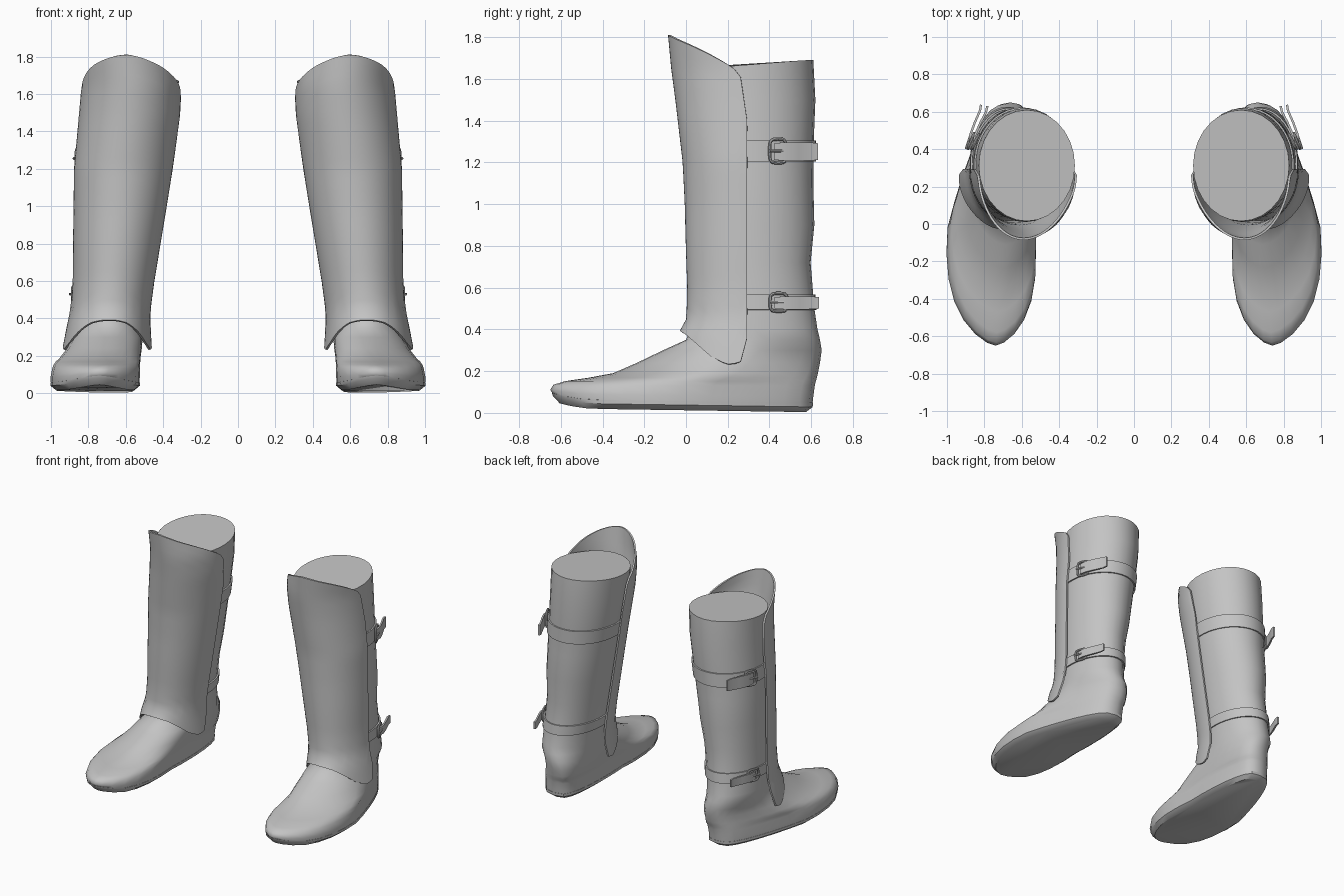
import bpy, bmesh, math
from mathutils import Vector

cube = bpy.data.objects.get("Cube")
if cube:
    bpy.data.objects.remove(cube, do_unlink=True)

grey = bpy.data.materials.new("plain_grey")
grey.use_nodes = True
grey.diffuse_color = (0.55, 0.55, 0.55, 1)
grey.node_tree.nodes["Principled BSDF"].inputs["Base Color"].default_value = (0.55, 0.55, 0.55, 1)

SIDES = 28


def finish(name, mesh, thickness=0.0, angle=40):
    """Make the mirrored, shaded object for one part of the pair."""
    mesh.materials.append(grey)
    obj = bpy.data.objects.new(name, mesh)
    bpy.context.collection.objects.link(obj)
    bpy.ops.object.select_all(action='DESELECT')
    obj.select_set(True)
    bpy.context.view_layer.objects.active = obj
    if thickness:
        solid = obj.modifiers.new("thickness", 'SOLIDIFY')
        solid.thickness = thickness
        solid.offset = 0
        bpy.ops.object.modifier_apply(modifier=solid.name)
    obj.modifiers.new("pair", 'MIRROR').use_mirror_merge = False
    bpy.ops.object.shade_smooth_by_angle(angle=math.radians(angle))


def loft(name, rows, closed=False, caps=False, **kw):
    """Skin a list of point rows."""
    bm = bmesh.new()
    vs = [[bm.verts.new(p) for p in row] for row in rows]
    n = len(rows[0])
    for a, b in zip(vs, vs[1:]):
        for i in range(n if closed else n - 1):
            j = (i + 1) % n
            bm.faces.new((a[i], a[j], b[j], b[i]))
    if caps:
        bm.faces.new(vs[0])
        bm.faces.new(vs[-1])
    bmesh.ops.recalc_face_normals(bm, faces=bm.faces)
    mesh = bpy.data.meshes.new(name)
    bm.to_mesh(mesh)
    bm.free()
    finish(name, mesh, **kw)


def lookup(table, t):
    """Linear interpolation in rows whose first value falls."""
    if t >= table[0][0]:
        return table[0][1:]
    for a, b in zip(table, table[1:]):
        if t >= b[0]:
            f = (a[0] - t) / (a[0] - b[0])
            return [p + (q - p) * f for p, q in zip(a[1:], b[1:])]
    return table[-1][1:]


# height: front, back, centre x, half width, how foot-like the outline is
BOOT = [
    (1.67, .015, .61, .573, .257, 0), (1.5, .01, .62, .582, .252, 0),
    (1.3, .02, .612, .60, .245, 0), (1.1, .03, .61, .62, .233, 0),
    (.9, .03, .615, .64, .218, 0), (.72, .035, .597, .655, .202, 0),
    (.5, .03, .615, .677, .19, 0), (.4, .02, .63, .685, .187, 0),
    (.35, 0, .642, .688, .186, .05), (.3, -.11, .65, .697, .187, .4),
    (.24, -.235, .642, .715, .197, .7), (.19, -.35, .632, .738, .21, .9),
    (.168, -.47, .627, .75, .219, 1), (.152, -.58, .622, .757, .223, 1),
    (.13, -.635, .617, .76, .227, 1),
    (.08, -.65, .61, .765, .231, 1), (.035, -.635, .605, .765, .229, 1)]


def outline(z, a, grow=0.0):
    front, back, cx, hw, foot = lookup(BOOT, z)
    s, c = math.sin(a), math.cos(a)
    power = 1 - .4 * foot if s > 0 else 1 + .25 * foot * s * s
    c = math.copysign(abs(c) ** power, c)
    x = cx - .09 * foot * max(0, s) - .025 * foot * max(0, -s) ** 2
    x += (hw * (1 - .27 * foot * s) + grow) * c
    y = (front + back) / 2 + ((back - front) / 2 + grow) * s
    low = max(0, .14 - z) / .14
    toe = max(0, -y - .42) / .23
    lift = low * (.05 * toe * toe + .02 * (.5 - y))
    tilt = min(.02, .08 * (y - .32)) if z > 1.6 else 0
    return Vector((x, y, z + lift + max(tilt, -.015)))


def ring(z, grow=0.0):
    return [outline(z, 2 * math.pi * i / SIDES, grow) for i in range(SIDES)]


# Boot upper, leg and foot in one skin
loft("boot", [ring(r[0]) for r in BOOT], closed=True, caps=True, angle=65)

# Thin sole, tucked in underneath
sole = []
for z, grow, drop in ((.05, .002, 0), (.035, .002, -.005), (.035, -.03, -.03)):
    sole.append([p + Vector((0, 0, drop)) for p in ring(z, grow)])
loft("sole", sole, closed=True, caps=True)

# Shin guard: height: front, centre x, half width
GUARD = [
    (1.81, -.08, .59, .25), (1.65, -.065, .57, .262), (1.5, -.045, .578, .265),
    (1.2, -.01, .613, .258), (1.0, 0, .63, .243), (.8, .005, .648, .228),
    (.6, .012, .665, .212), (.45, .008, .68, .207), (.38, -.03, .69, .215),
    (.23, -.06, .70, .235)]
# distance round from front: top and bottom edge heights
EDGE = [
    (1.0, 1.40, .36), (.985, 1.50, .28), (.94, 1.59, .25), (.87, 1.638, .237),
    (.72, 1.675, .232), (.5, 1.72, .27), (.28, 1.76, .33),
    (.1, 1.79, .375), (0, 1.81, .39)]
STEPS, ROWS = 36, 26


def guard_point(u, v):
    a = u * math.pi / 2
    s = 1 - math.cos(a)
    top, bottom = lookup(EDGE, s)
    top += .03 * min(0, math.sin(a))
    z = bottom + (top - bottom) * v
    front, cx, hw = lookup(GUARD, z)
    return (cx + hw * math.sin(a), front + (.293 - front) * s, z)


loft("shin_guard", [[guard_point(2 * i / STEPS - 1, j / ROWS) for i in range(STEPS + 1)]
                    for j in range(ROWS + 1)], thickness=.012)


def tube(name, points, radius, cyclic):
    """Round bar along a path."""
    curve = bpy.data.curves.new(name, 'CURVE')
    curve.dimensions = '3D'
    curve.bevel_depth = radius
    curve.bevel_resolution = 2
    line = curve.splines.new('POLY')
    line.points.add(len(points) - 1)
    for p, q in zip(line.points, points):
        p.co = (*q, 1)
    line.use_cyclic_u = cyclic
    temp = bpy.data.objects.new(name, curve)
    bpy.context.collection.objects.link(temp)
    bpy.context.view_layer.update()
    mesh = bpy.data.meshes.new_from_object(temp.evaluated_get(
        bpy.context.evaluated_depsgraph_get()))
    bpy.data.objects.remove(temp, do_unlink=True)
    finish(name, mesh)


def squarish(t):
    return math.copysign(abs(t) ** .5, t)


for name, mid, half in (("upper", 1.255, .05), ("lower", .53, .036)):
    # Strap round the back of the leg
    arc = [math.radians(-12 + 204 * i / 24) for i in range(25)]
    loft(name + "_strap", [[outline(mid + dz, a, .006) for a in arc]
                           for dz in (-half, half)], thickness=.01)

    # Buckle frame on the outer side, set along the surface direction
    base = outline(mid, math.radians(23), .022)
    along = outline(mid, math.radians(36), .022) - base
    along.z = 0
    along.normalize()
    out = Vector((along.y, -along.x, 0))
    up = Vector((0, 0, 1))
    turns = [2 * math.pi * i / 20 for i in range(20)]
    frame = [base + along * (.044 * squarish(math.cos(t)))
             + up * ((half + .007) * squarish(math.sin(t))) for t in turns]
    tube(name + "_buckle", frame, .008, True)
    tube(name + "_buckle_pin", [base - along * .05 + out * .01, base + along * .02 + out * .014],
         .007, False)

    # Loose strap end standing away from the leg
    along = (along + Vector((0, .25, 0))).normalized()
    tip = []
    for d, h, bow in ((-.02, .85, 0), (.03, .95, .014), (.1, .95, .01),
                      (.17, .92, .002), (.2, .85, .006)):
        p = base + along * d + out * bow
        tip.append([p - up * h * half, p + up * (h * half - .006)])
    loft(name + "_strap_end", tip, thickness=.012)
